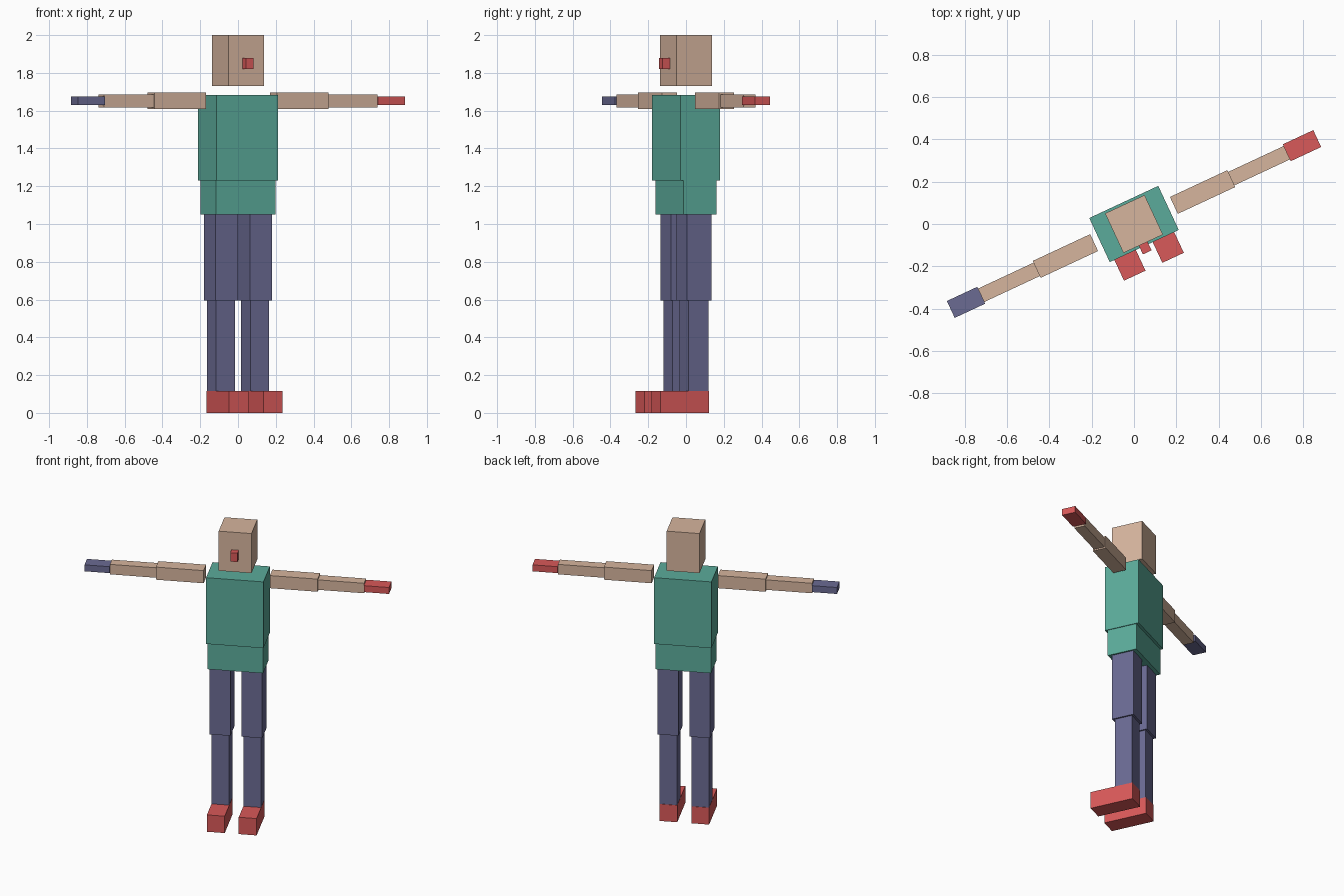
import bpy
from math import radians
from mathutils import Matrix

default = bpy.data.objects.get("Cube")
if default:
    bpy.data.objects.remove(default, do_unlink=True)

TURN = Matrix.Rotation(radians(25), 4, 'Z')  # the whole figure is turned about z


def material(name, rgb):
    mat = bpy.data.materials.new(name)
    mat.use_nodes = True
    mat.diffuse_color = (*rgb, 1)
    mat.node_tree.nodes["Principled BSDF"].inputs["Base Color"].default_value = (*rgb, 1)
    return mat


skin = material("skin", (0.67, 0.46, 0.34))
green = material("shirt green", (0.105, 0.41, 0.325))
navy = material("trouser navy", (0.145, 0.145, 0.29))
red = material("red", (0.69, 0.1, 0.1))


def box(name, mat, x, y, z):
    """Box spanning the given (low, high) ranges in the figure's own frame."""
    bpy.ops.mesh.primitive_cube_add(size=1)
    obj = bpy.context.object
    obj.name = obj.data.name = name
    spans = (x, y, z)
    centre = Matrix.Translation([(lo + hi) / 2 for lo, hi in spans])
    size = Matrix.Diagonal([hi - lo for lo, hi in spans] + [1])
    obj.data.transform(centre @ size)
    obj.matrix_world = TURN
    obj.data.materials.append(mat)


def around(centre, width):
    return (centre - width / 2, centre + width / 2)


# Head, nose and trunk
box("head", skin, around(0, 0.206), around(0, 0.206), (1.73, 2))
box("nose", red, around(0, 0.045), (-0.148, -0.103), (1.82, 1.88))
box("chest", green, around(0, 0.36), around(0, 0.23), (1.23, 1.682))
box("hips", green, around(0, 0.35), around(0, 0.195), (1.05, 1.23))

# Arms and legs on both sides; the hands differ in colour
for side, s, hand_colour in (("left", 1, red), ("right", -1, navy)):
    def reach(near, far):
        return tuple(sorted((s * near, s * far)))

    arm_z, leg_x = 1.652, s * 0.1
    box(side + "_upper_arm", skin, reach(0.208, 0.508), around(0, 0.088), around(arm_z, 0.086))
    box(side + "_forearm", skin, reach(0.508, 0.798), around(0, 0.07), around(arm_z, 0.068))
    box(side + "_hand", hand_colour, reach(0.798, 0.956), around(0, 0.088), around(arm_z, 0.044))
    box(side + "_thigh", navy, around(leg_x, 0.13), around(0, 0.145), (0.595, 1.05))
    box(side + "_shin", navy, around(leg_x, 0.11), around(0, 0.118), (0.115, 0.595))
    box(side + "_foot", red, around(leg_x, 0.112), (-0.223, 0.062), (0, 0.115))
